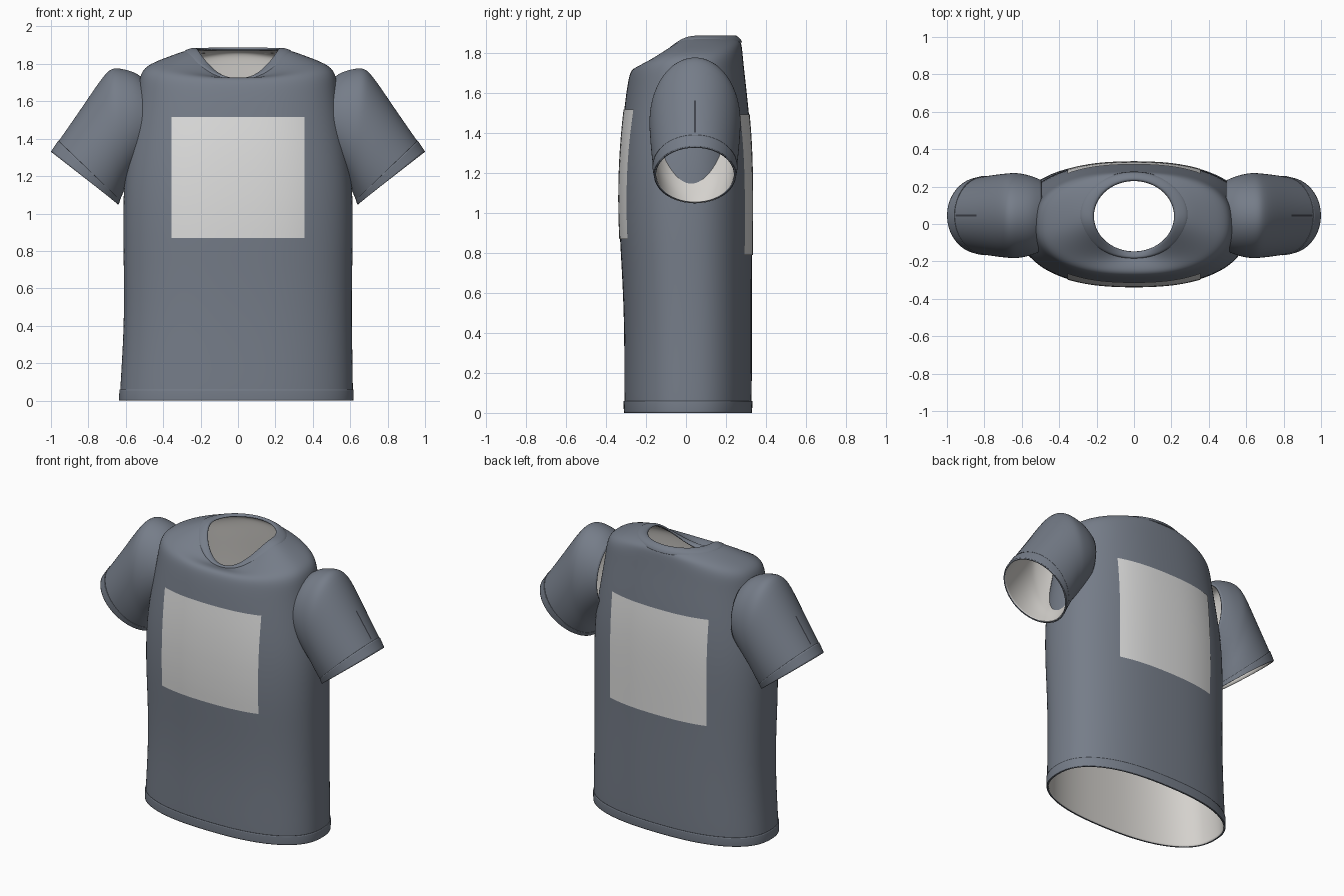
import bpy
import math
from mathutils import Vector

if "Cube" in bpy.data.objects:
    bpy.data.objects.remove(bpy.data.objects["Cube"], do_unlink=True)


def material(name, rgb):
    mat = bpy.data.materials.new(name)
    mat.use_nodes = True
    mat.diffuse_color = (*rgb, 1)
    mat.node_tree.nodes["Principled BSDF"].inputs["Base Color"].default_value = (*rgb, 1)
    mat.node_tree.nodes["Principled BSDF"].inputs["Roughness"].default_value = 0.8
    return mat


FABRIC = material("slate_fabric", (0.18, 0.205, 0.25))
LINING = material("pale_lining", (0.66, 0.64, 0.61))
PRINT = material("light_panel", (0.74, 0.74, 0.735))
SEAM = material("dark_seam", (0.05, 0.055, 0.07))
SEGMENTS = 40


def make_object(name, verts, faces, mats):
    mesh = bpy.data.meshes.new(name)
    mesh.from_pydata(verts, [], faces)
    for mat in mats:
        mesh.materials.append(mat)
    mesh.shade_smooth()
    obj = bpy.data.objects.new(name, mesh)
    bpy.context.scene.collection.objects.link(obj)
    return obj


def loft(name, rings, thickness=0.008):
    """Skin closed rings into a cloth tube with a pale inner side."""
    n = SEGMENTS
    verts = [p for ring in rings for p in ring]
    faces = [(i * n + j, i * n + (j + 1) % n, (i + 1) * n + (j + 1) % n, (i + 1) * n + j)
             for i in range(len(rings) - 1) for j in range(n)]
    obj = make_object(name, verts, faces, [FABRIC, LINING])
    sub = obj.modifiers.new("smooth", 'SUBSURF')
    sub.levels = sub.render_levels = 2
    shell = obj.modifiers.new("cloth", 'SOLIDIFY')
    shell.thickness = thickness
    shell.offset = -1
    shell.material_offset = 1
    return obj


def power(value, exponent):
    return math.copysign(abs(value) ** exponent, value)


def body_ring(half, front, back, z_front, z_side=None, z_back=None, n=2.4):
    """Rounded oval whose height may differ at the front, sides and back."""
    z_side = z_front if z_side is None else z_side
    z_back = z_front if z_back is None else z_back
    ring = []
    for j in range(SEGMENTS):
        a = math.tau * j / SEGMENTS
        c, s = math.cos(a), math.sin(a)
        z = z_side + ((z_front if s < 0 else z_back) - z_side) * s * s
        x = half * power(c, 2 / n)
        if c < 0:  # hem flares a little on the right
            x *= 1 + 0.03 * max(0, 1 - z / 0.35)
        ring.append((x, (front + back) / 2 + (back - front) / 2 * power(s, 2 / n), z))
    return ring


def sleeve_ring(side, top, bottom, half_depth):
    """Oval spanning a top and a bottom point in the front plane."""
    top, bottom = Vector((top[0], 0.045, top[1])), Vector((bottom[0], 0.045, bottom[1]))
    mid, up = (top + bottom) / 2, (top - bottom) / 2
    ring = []
    for j in range(SEGMENTS):
        a = math.tau * j / SEGMENTS
        p = mid + up * math.cos(a)
        p.y -= side * half_depth * math.sin(a)
        ring.append((side * p.x, p.y, p.z))
    return ring


def patch(name, target, corner, u, v, direction, nu, nv, mat):
    """Thin sheet projected onto the cloth."""
    graph = bpy.context.evaluated_depsgraph_get()
    verts = []
    for i in range(nv + 1):
        for j in range(nu + 1):
            start = Vector(corner) + Vector(u) * (j / nu) + Vector(v) * (i / nv)
            hit, place, normal, _ = target.ray_cast(start, Vector(direction), depsgraph=graph)
            verts.append(place + normal * 0.004 if hit else start)
    w = nu + 1
    faces = [(i * w + j, i * w + j + 1, (i + 1) * w + j + 1, (i + 1) * w + j)
             for i in range(nv) for j in range(nu)]
    return make_object(name, verts, faces, [mat])


# Torso from hem up over the shoulders to the neckline
body = loft("shirt_body", [body_ring(*r) for r in (
    (0.615, -0.307, 0.326, 0),
    (0.617, -0.31, 0.33, 0.06),
    (0.61, -0.308, 0.33, 0.4),
    (0.612, -0.32, 0.33, 0.7),
    (0.617, -0.337, 0.333, 0.95),
    (0.612, -0.336, 0.333, 1.2),
    (0.58, -0.323, 0.325, 1.4),
    (0.547, -0.302, 0.307, 1.58),
    (0.533, -0.29, 0.293, 1.66, 1.68, 1.7),
    (0.52, -0.275, 0.285, 1.72, 1.77, 1.78),
    (0.45, -0.24, 0.28, 1.728, 1.81, 1.83),
    (0.36, -0.21, 0.275, 1.722, 1.843, 1.85),
    (0.28, -0.18, 0.265, 1.715, 1.873, 1.868, 2.1),
    (0.22, -0.15, 0.235, 1.71, 1.88, 1.88, 2),
)])

# Raised hem and collar bands
loft("bottom_hem", [body_ring(*r) for r in (
    (0.619, -0.311, 0.33, 0), (0.621, -0.313, 0.333, 0.03), (0.62, -0.313, 0.333, 0.06))], 0.004)
loft("collar_band", [body_ring(*r, n=2) for r in (
    (0.292, -0.187, 0.281, 1.71, 1.862, 1.852),
    (0.285, -0.182, 0.274, 1.724, 1.874, 1.87),
    (0.25, -0.166, 0.254, 1.722, 1.885, 1.886),
    (0.222, -0.152, 0.236, 1.717, 1.887, 1.889),
    (0.215, -0.147, 0.23, 1.705, 1.875, 1.876))], 0.006)

# Short sleeves with cuffs and a seam along the top
sleeve_shape = (
    ((0.49, 1.71), (0.5, 1.27), 0.19),
    ((0.545, 1.755), (0.55, 1.21), 0.213),
    ((0.61, 1.773), (0.59, 1.16), 0.225),
    ((0.665, 1.782), (0.605, 1.13), 0.229),
    ((0.71, 1.755), (0.612, 1.115), 0.228),
    ((0.83, 1.573), (0.622, 1.09), 0.221),
    ((0.95, 1.402), (0.632, 1.067), 0.21),
    ((1.0, 1.33), (0.64, 1.05), 0.203),
)
cuff_shape = (
    ((0.962, 1.39), (0.629, 1.07), 0.213),
    ((0.98, 1.363), (0.633, 1.059), 0.21),
    ((1.0, 1.333), (0.638, 1.047), 0.206),
)
bodies = {}
for side, label in ((1, "left"), (-1, "right")):
    bodies[label] = loft(label + "_sleeve", [sleeve_ring(side, *r) for r in sleeve_shape])
    loft(label + "_cuff", [sleeve_ring(side, *r) for r in cuff_shape], 0.004)

# Printed panels on the chest and back, seams on the sleeves
bpy.context.view_layer.update()
patch("front_panel", body, (-0.355, -1, 0.87), (0.71, 0, 0), (0, 0, 0.645), (0, 1, 0), 24, 16, PRINT)
patch("back_panel", body, (0.355, 1, 0.79), (-0.71, 0, 0), (0, 0, 0.7), (0, -1, 0), 24, 16, PRINT)
for label, start in (("left", 0.84), ("right", -0.95)):
    patch(label + "_sleeve_seam", bodies[label], (start, 0.04, 3), (0.11, 0, 0), (0, 0.01, 0),
          (0, 0, -1), 8, 1, SEAM)
